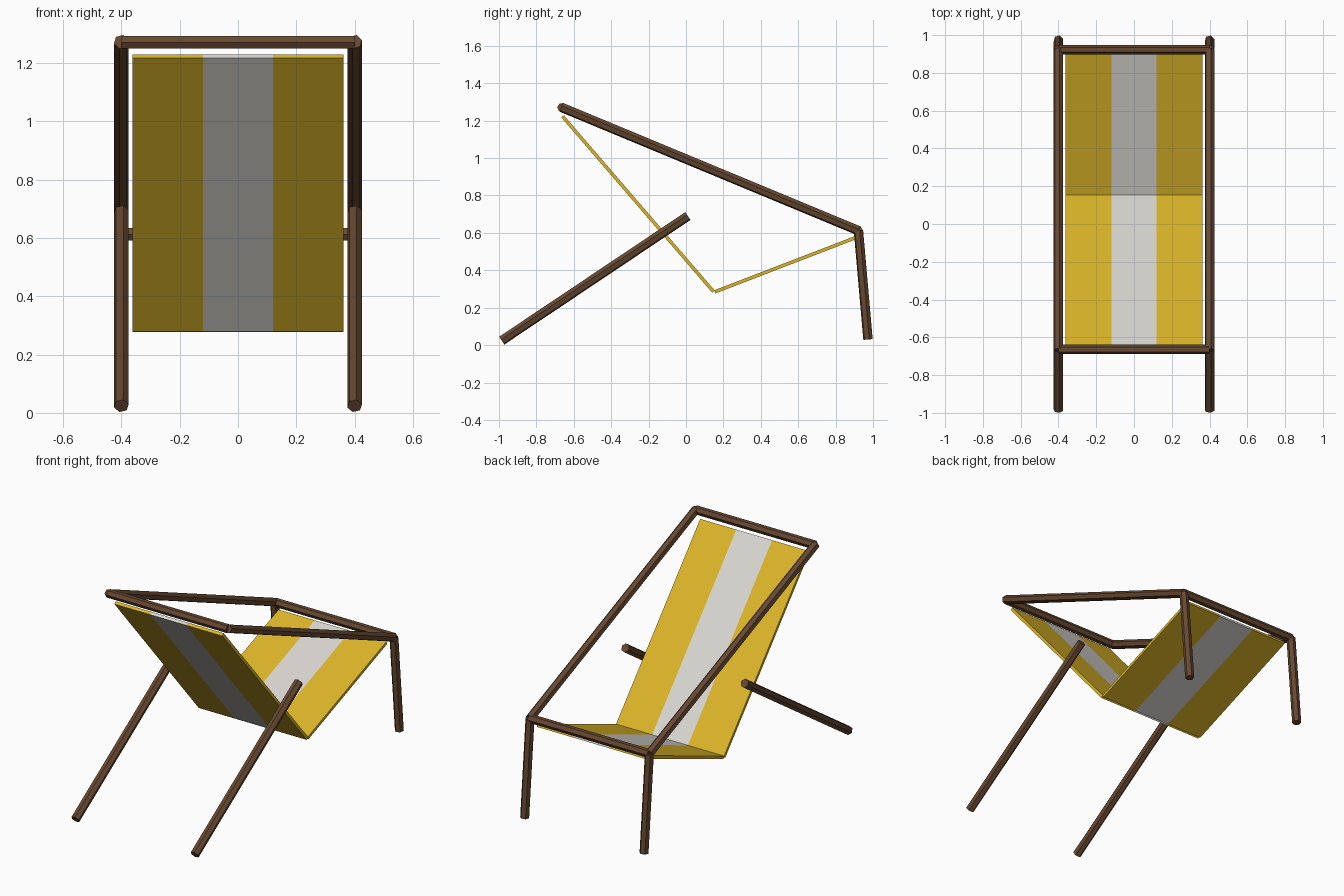
import bpy, bmesh, math
from mathutils import Vector, Matrix

if "Cube" in bpy.data.objects:
    bpy.data.objects.remove(bpy.data.objects["Cube"])


def material(name, rgb):
    m = bpy.data.materials.new(name)
    m.diffuse_color = (*rgb, 1)
    m.use_nodes = True
    m.node_tree.nodes["Principled BSDF"].inputs["Base Color"].default_value = m.diffuse_color
    return m


wood = material("brown wood", (0.135, 0.065, 0.030))
yellow = material("yellow canvas", (0.72, 0.47, 0.021))
white = material("off-white canvas", (0.70, 0.68, 0.64))


def finish(name, bm, mats):
    bmesh.ops.recalc_face_normals(bm, faces=bm.faces)
    me = bpy.data.meshes.new(name)
    bm.to_mesh(me)
    bm.free()
    for m in mats:
        me.materials.append(m)
    ob = bpy.data.objects.new(name, me)
    bpy.context.collection.objects.link(ob)
    return ob


def frame(a, b):
    """Axes with z along a-b, placed at the midpoint."""
    z = (b - a).normalized()
    x = Vector((1, 0, 0)) if abs(z.x) < 0.9 else Vector((0, 1, 0))
    y = z.cross(x)
    m = Matrix((x, y, z)).transposed().to_4x4()
    m.translation = (a + b) / 2
    return m


def pole(name, a, b, radius=0.026, twist=0):
    """Six-sided wooden pole between two points."""
    a, b = Vector(a), Vector(b)
    bm = bmesh.new()
    bmesh.ops.create_cone(bm, cap_ends=True, segments=6, radius1=radius, radius2=radius,
                          depth=(b - a).length,
                          matrix=frame(a, b) @ Matrix.Rotation(math.radians(twist), 4, 'Z'))
    finish(name, bm, [wood])


# Side rails and legs
for side, x in (("left", -0.4), ("right", 0.4)):
    pole(side + "_side_rail", (x, -0.668, 1.272), (x, 0.922, 0.612), twist=15)
    pole(side + "_short_leg", (x, 0.922, 0.612), (x, 0.973, 0.03), twist=15)
    pole(side + "_long_leg", (x, -0.985, 0.024), (x, 0.01, 0.69), twist=15)

# Cross bars
for name, y, z in (("upper_cross_bar", -0.664, 1.27), ("lower_cross_bar", 0.922, 0.612)):
    pole(name, (-0.4, y, z), (0.4, y, z), 0.025, twist=30)


def canvas(name, a, b, half=0.362, stripe=0.12, thick=0.018):
    """Flat canvas panel cut into three stripes."""
    a, b = Vector(a), Vector(b)
    bm = bmesh.new()
    bmesh.ops.create_cube(bm, size=1, matrix=frame(a, b) @ Matrix.Diagonal(
        (2 * half, thick, (b - a).length, 1)))
    for x in (-stripe, stripe):
        bmesh.ops.bisect_plane(bm, geom=bm.verts[:] + bm.edges[:] + bm.faces[:],
                               plane_co=(x, 0, 0), plane_no=(1, 0, 0))
    for f in bm.faces:
        f.material_index = 1 if abs(f.calc_center_median().x) < stripe else 0
    finish(name, bm, [yellow, white])


# Canvas sling
canvas("canvas_back", (0, -0.66, 1.223), (0, 0.148, 0.285))
canvas("canvas_seat", (0, 0.155, 0.285), (0, 0.908, 0.575))
